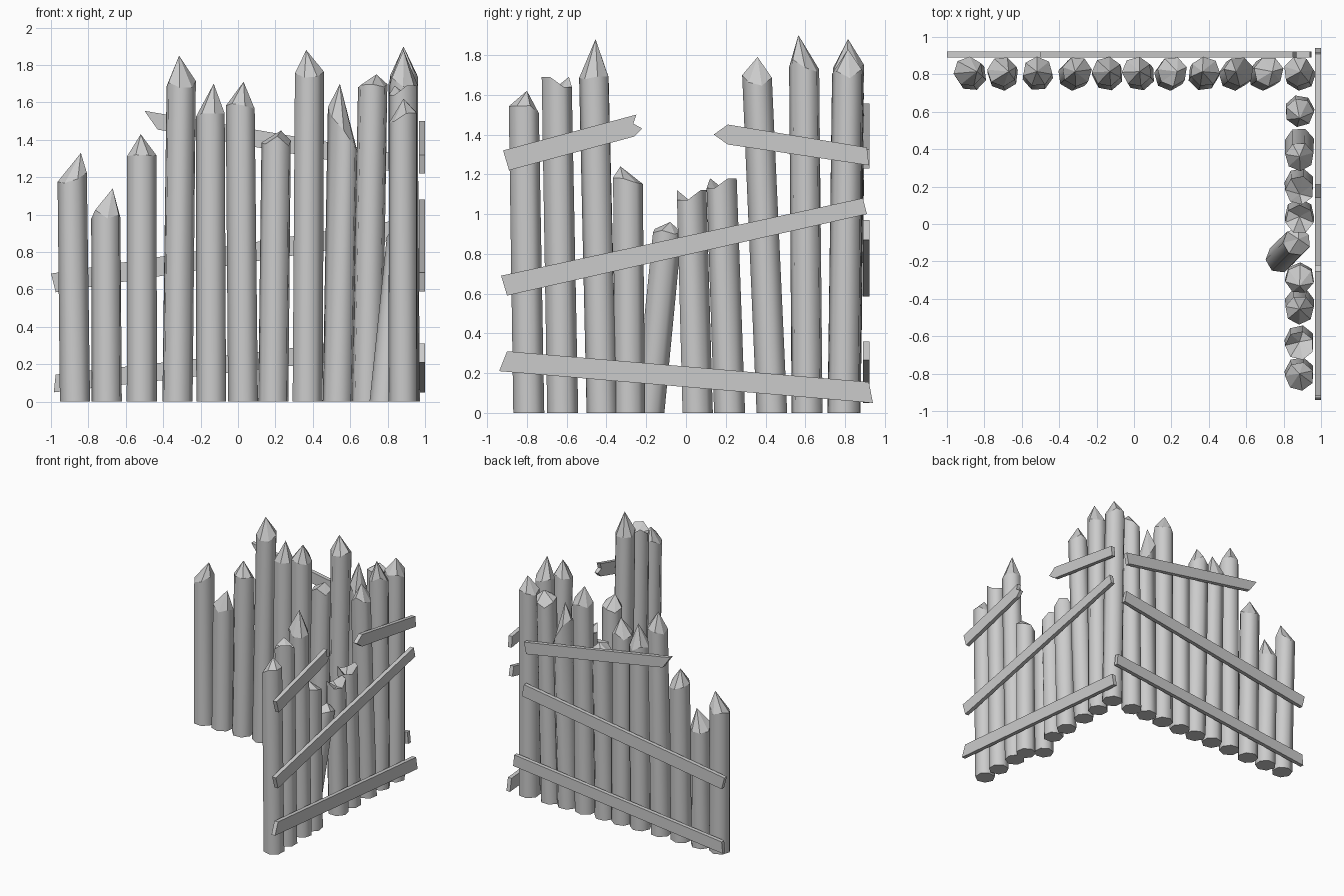
import bpy
import bmesh
import math
import random
from mathutils import Vector

random.seed(4)
SIDES = 7

cube = bpy.data.objects.get("Cube")
if cube:
    bpy.data.objects.remove(cube, do_unlink=True)

# One plain grey for the whole fence
grey = bpy.data.materials.new("plain grey")
grey.use_nodes = True
color = (0.6, 0.6, 0.6, 1)
grey.diffuse_color = color
grey.node_tree.nodes["Principled BSDF"].inputs["Base Color"].default_value = color


def finish(name, bm):
    """Turn a bmesh into a named object with the shared material."""
    bmesh.ops.recalc_face_normals(bm, faces=bm.faces)
    mesh = bpy.data.meshes.new(name)
    bm.to_mesh(mesh)
    bm.free()
    mesh.materials.append(grey)
    obj = bpy.data.objects.new(name, mesh)
    bpy.context.collection.objects.link(obj)
    return obj


def post(name, base, top, tip, radius=0.083, slant=0.0):
    """Round leaning stake with a carved tip, or a jagged top if the tip is sunken."""
    bm = bmesh.new()
    base, top, tip = Vector(base), Vector(top), Vector(tip)
    jagged = tip.z < top.z
    phase = random.uniform(0, math.tau)
    lower, upper = [], []
    for i in range(SIDES):
        angle = phase + math.tau * i / SIDES
        spoke = Vector((math.cos(angle), math.sin(angle), 0)) * radius
        # Uneven cut around the shoulder
        rise = random.uniform(-0.035, 0.03) - slant * math.cos(angle)
        if jagged:
            rise = 0.03 if i % 3 == 0 else -0.02
        lower.append(bm.verts.new(base + spoke))
        upper.append(bm.verts.new(top + spoke * 0.97 + Vector((0, 0, rise))))
    apex = bm.verts.new(tip)
    bm.faces.new(lower[::-1])
    for i in range(SIDES):
        j = (i + 1) % SIDES
        side = bm.faces.new((lower[i], lower[j], upper[j], upper[i]))
        side.smooth = True
        bm.faces.new((upper[i], upper[j], apex))
    # Crisp rims between the smooth trunk and the flat cut faces
    for edge in bm.edges:
        edge.smooth = all(face.smooth for face in edge.link_faces)
    return finish(name, bm)


def plank(name, outline, place, thickness):
    """Flat board: an outline put on a wall by place(), then given thickness."""
    bm = bmesh.new()
    face = bm.faces.new([bm.verts.new(place(u, z)) for u, z in outline])
    grown = bmesh.ops.extrude_face_region(bm, geom=[face])["geom"]
    verts = [item for item in grown if isinstance(item, bmesh.types.BMVert)]
    bmesh.ops.translate(bm, verts=verts, vec=thickness)
    return finish(name, bm)


# Back row stakes: base x, shoulder x, shoulder z, tip x, tip z, slant
back_row = [
    (-0.87, -0.885, 1.20, -0.84, 1.33, 0),
    (-0.70, -0.705, 1.00, -0.67, 1.14, 0),
    (-0.515, -0.515, 1.30, -0.52, 1.43, 0),
    (-0.325, -0.305, 1.71, -0.315, 1.85, 0),
    (-0.14, -0.145, 1.52, -0.13, 1.70, 0),
    (0.03, 0.015, 1.59, 0.03, 1.71, 0),
    (0.19, 0.205, 1.39, 0.23, 1.45, 0),
    (0.37, 0.38, 1.75, 0.365, 1.88, 0),
    (0.535, 0.56, 1.47, 0.545, 1.70, 0.1),
    (0.69, 0.72, 1.67, 0.74, 1.75, 0),
    (0.89, 0.88, 1.70, 0.89, 1.83, 0),
]
for n, (base, top, shoulder, tip, peak, slant) in enumerate(back_row, 1):
    post(f"back_post_{n}", (base, 0.795, 0), (top, 0.815, shoulder),
         (tip, 0.815, peak), slant=slant)

# Left row stakes: base y, shoulder y, shoulder z, tip y, tip z
left_row = [
    (0.61, 0.595, 1.75, 0.565, 1.90),
    (0.435, 0.36, 1.67, 0.36, 1.79),
    (0.22, 0.18, 1.15, 0.16, 1.09),
    (0.055, 0.025, 1.09, 0.04, 1.05),
    (-0.285, -0.295, 1.16, -0.33, 1.24),
    (-0.42, -0.46, 1.71, -0.455, 1.88),
    (-0.62, -0.65, 1.66, -0.63, 1.63),
    (-0.79, -0.815, 1.52, -0.80, 1.62),
]
for n, (base, top, shoulder, tip, peak) in enumerate(left_row, 1):
    post(f"left_post_{n}", (0.885, base, 0), (0.885, top, shoulder),
         (0.885, tip, peak), radius=0.08)

# Short stake that has tipped inwards
post("leaning_post", (0.78, -0.185, 0), (0.87, -0.095, 0.9),
     (0.88, -0.08, 0.96), radius=0.077)


# Boards nailed to the outside of each row
def on_back(x, z):
    return (x, 0.89, z)


def on_left(y, z):
    return (0.967, y, z)


back_planks = {
    "back_plank_upper": [(-0.5, 1.555), (-0.43, 1.455), (0.83, 1.23), (0.85, 1.325)],
    "back_plank_middle": [(-1, 0.685), (-0.975, 0.585), (0.87, 0.87), (0.85, 0.97)],
    "back_plank_lower": [(-0.975, 0.145), (-0.985, 0.05), (0.95, 0.265), (0.94, 0.36)],
}
left_planks = {
    "left_plank_split": [(-0.92, 1.32), (-0.89, 1.22), (-0.26, 1.39),
                         (-0.22, 1.43), (-0.265, 1.455), (-0.25, 1.5)],
    "left_plank_pointed": [(0.14, 1.4), (0.21, 1.35), (0.92, 1.245),
                           (0.91, 1.335), (0.21, 1.45)],
    "left_plank_middle": [(-0.93, 0.69), (-0.9, 0.59), (0.91, 1), (0.89, 1.08)],
    "left_plank_lower": [(-0.9, 0.31), (-0.94, 0.21), (0.94, 0.05), (0.92, 0.155)],
}
for name, outline in back_planks.items():
    plank(name, outline, on_back, (0, 0.033, 0))
for name, outline in left_planks.items():
    plank(name, outline, on_left, (0.033, 0, 0))
